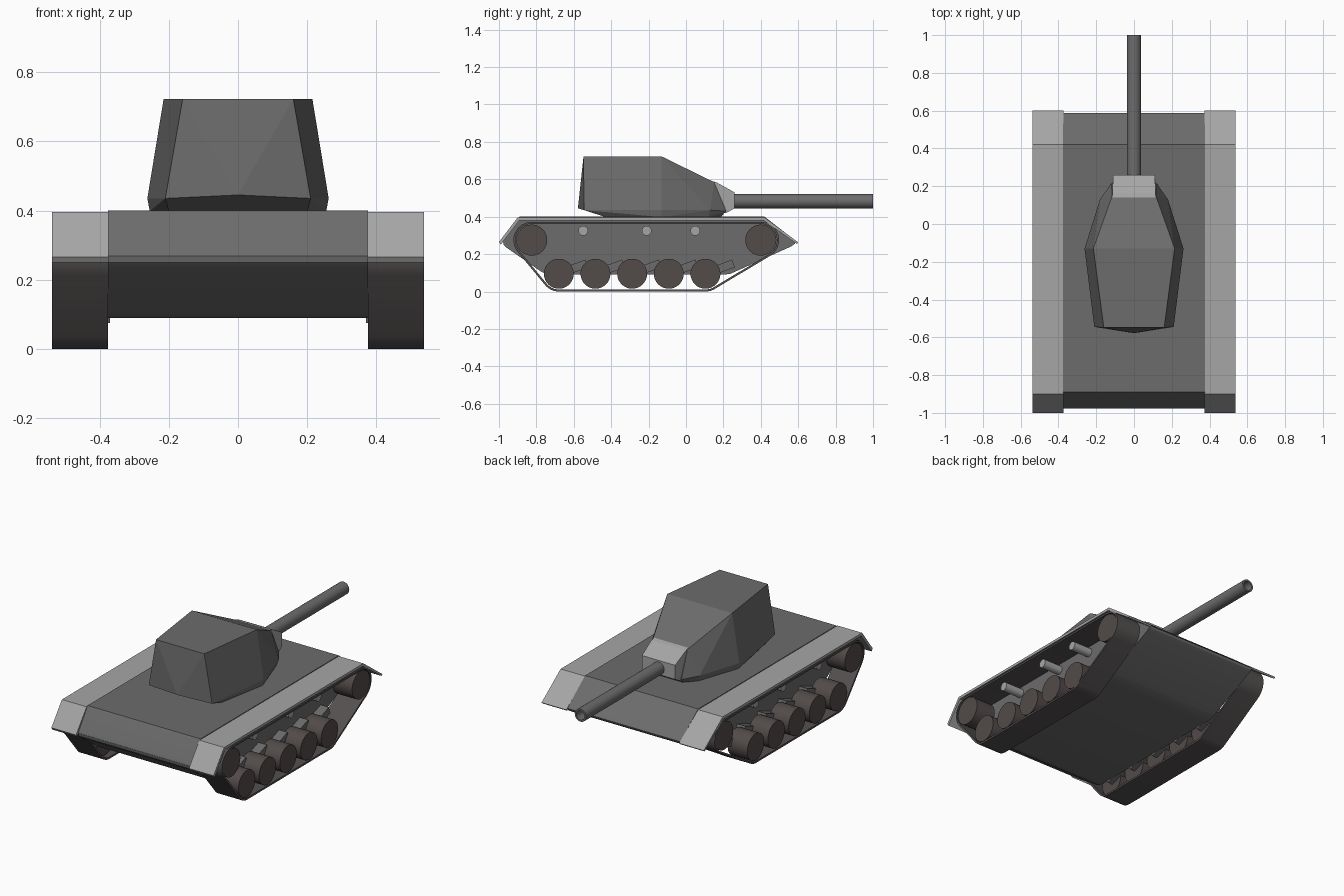
import bpy, bmesh, math
from mathutils import Vector

if "Cube" in bpy.data.objects:
    bpy.data.objects.remove(bpy.data.objects["Cube"])


def paint(name, rgb):
    m = bpy.data.materials.new(name)
    m.diffuse_color = (*rgb, 1)
    m.use_nodes = True
    m.node_tree.nodes["Principled BSDF"].inputs["Base Color"].default_value = m.diffuse_color
    return m


ARMOUR = paint("armour_grey", (0.15, 0.15, 0.15))
LIGHT = paint("light_grey", (0.38, 0.38, 0.38))
TREAD = paint("tread_dark", (0.09, 0.08, 0.08))
WHEEL = paint("wheel_brown", (0.085, 0.07, 0.068))


def finish(bm, name, mat, mirror=False, angle=32):
    bmesh.ops.recalc_face_normals(bm, faces=bm.faces[:])
    for f in bm.faces:
        f.smooth = True
    for e in bm.edges:
        e.smooth = e.calc_face_angle(0) < math.radians(angle)
    me = bpy.data.meshes.new(name)
    bm.to_mesh(me)
    bm.free()
    me.materials.append(mat)
    ob = bpy.data.objects.new(name, me)
    bpy.context.collection.objects.link(ob)
    if mirror:
        ob.modifiers.new("Mirror", 'MIRROR')
    return ob


def prism(name, outline, x0, x1, mat, inner=None, mirror=True):
    """Side-view (y, z) outline extruded along x; an inner outline makes it a hollow band."""
    bm = bmesh.new()
    n = len(outline)

    def ring(pts, x):
        return [bm.verts.new((x, y, z)) for y, z in pts]

    def bridge(a, b):
        for i in range(n):
            bm.faces.new((a[i], a[(i + 1) % n], b[(i + 1) % n], b[i]))

    a, b = ring(outline, x0), ring(outline, x1)
    bridge(a, b)
    if inner:
        c, d = ring(inner, x0), ring(inner, x1)
        bridge(c, d)
        bridge(a, c)
        bridge(b, d)
    else:
        bm.faces.new(a)
        bm.faces.new(b)
    return finish(bm, name, mat, mirror)


def hull_solid(name, points, mat):
    """Faceted convex solid from half its corners, reflected in x."""
    bm = bmesh.new()
    for x, y, z in points:
        for s in ((1, -1) if x else (1,)):
            bm.verts.new((s * x, y, z))
    res = bmesh.ops.convex_hull(bm, input=bm.verts[:])
    junk = {g for g in res["geom_interior"] + res["geom_unused"]
            if isinstance(g, bmesh.types.BMVert) and g.is_valid}
    if junk:
        bmesh.ops.delete(bm, geom=list(junk), context='VERTS')
    bmesh.ops.dissolve_limit(bm, angle_limit=math.radians(1), verts=bm.verts[:], edges=bm.edges[:])
    return finish(bm, name, mat, angle=5)


def circle(y, z, r, n=32):
    return [(y + r * math.cos(2 * math.pi * i / n), z + r * math.sin(2 * math.pi * i / n))
            for i in range(n)]


def belt(centres, radii, extra, steps=8):
    """Loop wrapped round wheels listed counter-clockwise."""
    n, pts = len(centres), []
    normals = []
    for i in range(n):
        d = Vector(centres[(i + 1) % n]) - Vector(centres[i])
        normals.append(math.atan2(-d.x, d.y))
    for i, ((y, z), r) in enumerate(zip(centres, radii)):
        a0 = normals[i - 1]
        sweep = (normals[i] - a0) % (2 * math.pi)
        for k in range(steps + 1):
            a = a0 + sweep * k / steps
            pts.append((y + (r + extra) * math.cos(a), z + (r + extra) * math.sin(a)))
    return pts


# Hull body
prism("hull", [(-0.89, 0.4), (-0.97, 0.285), (-0.978, 0.268), (-0.975, 0.25), (-0.96, 0.235),
               (-0.78, 0.11), (-0.755, 0.096), (-0.72, 0.09), (0.2, 0.09), (0.235, 0.094),
               (0.265, 0.107), (0.56, 0.24), (0.582, 0.255), (0.587, 0.267), (0.575, 0.28),
               (0.42, 0.4)], -0.375, 0.375, ARMOUR, mirror=False)

# Fenders over the tracks
prism("fender", [(-0.90, 0.396), (-1.0, 0.265), (-0.99, 0.25), (-0.892, 0.38), (0.415, 0.38),
                 (0.592, 0.255), (0.6, 0.263), (0.42, 0.396)], 0.374, 0.538, LIGHT)

# Track belts
R_END, R_ROAD, Z_END, Z_ROAD = 0.083, 0.08, 0.275, 0.095
centres = [(-0.68, Z_ROAD), (0.105, Z_ROAD), (0.4, Z_END), (-0.825, Z_END)]
radii = [R_ROAD, R_ROAD, R_END, R_END]
prism("track", belt(centres, radii, 0.015), 0.376, 0.538, TREAD, inner=belt(centres, radii, 0.004))

# Wheels, suspension arms and return rollers
for i in range(5):
    y = -0.68 + 0.196 * i
    prism("road_wheel", circle(y, Z_ROAD, R_ROAD), 0.405, 0.535, WHEEL)
    d = Vector((0.15, 0.055))
    s = Vector((-d.y, d.x)).normalized() * 0.022
    a, b = Vector((y, Z_ROAD)), Vector((y, Z_ROAD)) + d
    prism("suspension_arm", [tuple(p) for p in (a - s, b - s, b + s, a + s)], 0.37, 0.43, ARMOUR)
for y in (-0.825, 0.4):
    prism("end_wheel", circle(y, Z_END, R_END), 0.405, 0.535, WHEEL)
for y in (-0.55, -0.21, 0.05):
    prism("return_roller", circle(y, 0.325, 0.026, 20), 0.37, 0.5, LIGHT)

# Turret
hull_solid("turret", [
    (0.16, -0.548, 0.722), (0.215, -0.13, 0.722), (0.115, 0.15, 0.585),
    (0, -0.578, 0.445), (0.21, -0.545, 0.435), (0.262, -0.13, 0.435), (0.18, 0.13, 0.435),
    (0.12, 0.215, 0.43), (0.2, -0.43, 0.398), (0.255, -0.13, 0.398), (0.17, 0.12, 0.398),
    (0.11, 0.185, 0.398)], ARMOUR)

# Gun mantlet
hull_solid("gun_mantlet", [(0.115, 0.14, 0.59), (0.115, 0.165, 0.583), (0.11, 0.26, 0.53),
                           (0.11, 0.26, 0.445), (0.115, 0.215, 0.42), (0.115, 0.14, 0.42)], LIGHT)

# Hollow gun barrel, turned about the y axis
bm = bmesh.new()
rings = []
for r, y in ((0.038, 0.24), (0.038, 1.0), (0.027, 1.0), (0.027, 0.7)):
    rings.append([bm.verts.new((x, y, z)) for x, z in circle(0, 0.483, r, 24)])
for p, q in zip(rings, rings[1:]):
    for i in range(24):
        j = (i + 1) % 24
        bm.faces.new((p[i], p[j], q[j], q[i]))
bm.faces.new(rings[0])
bm.faces.new(rings[-1])
finish(bm, "gun_barrel", ARMOUR)
